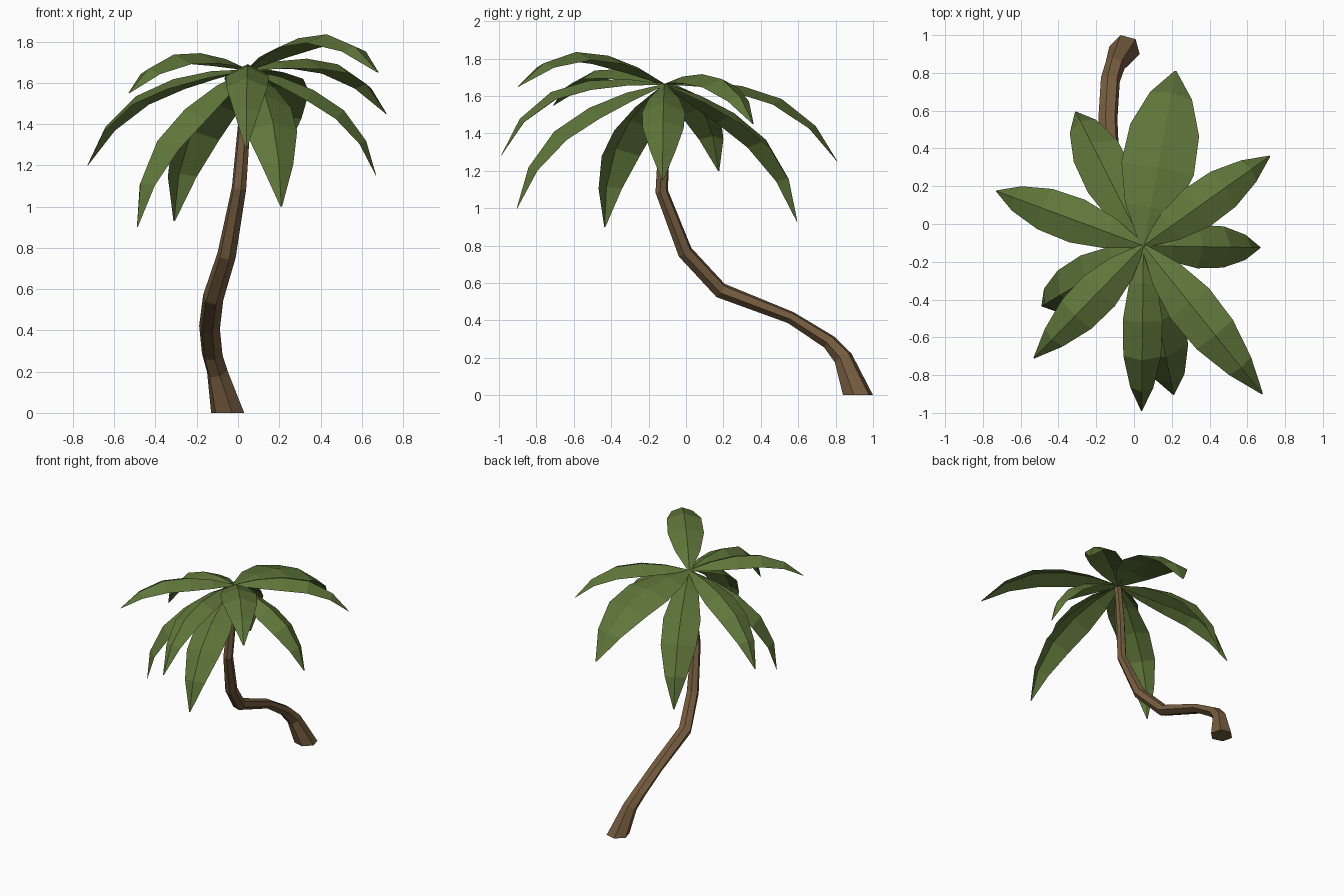
import bpy, bmesh, math
from mathutils import Vector

if "Cube" in bpy.data.objects:
    bpy.data.objects.remove(bpy.data.objects["Cube"], do_unlink=True)


def make_material(name, rgb):
    mat = bpy.data.materials.new(name)
    mat.use_nodes = True
    mat.diffuse_color = (*rgb, 1)
    bsdf = next(n for n in mat.node_tree.nodes if n.type == 'BSDF_PRINCIPLED')
    bsdf.inputs["Base Color"].default_value = (*rgb, 1)
    bsdf.inputs["Roughness"].default_value = 0.9
    return mat


leaf_green = make_material("leaf green", (0.115, 0.182, 0.042))
bark_brown = make_material("bark brown", (0.18, 0.108, 0.05))


def loft(name, rows, mat, closed=False):
    """Bridge successive rows of points with flat faces."""
    bm = bmesh.new()
    rings = [[bm.verts.new(p) for p in row] for row in rows]
    n = len(rings[0])
    for a, b in zip(rings, rings[1:]):
        for j in range(n if closed else n - 1):
            k = (j + 1) % n
            bm.faces.new((a[j], a[k], b[k], b[j]))
    if closed:
        bm.faces.new(rings[0][::-1])
        bm.faces.new(rings[-1])
        bmesh.ops.recalc_face_normals(bm, faces=bm.faces)
    mesh = bpy.data.meshes.new(name)
    bm.to_mesh(mesh)
    bm.free()
    mesh.materials.append(mat)
    obj = bpy.data.objects.new(name, mesh)
    bpy.context.collection.objects.link(obj)


# Trunk: six-sided tube along a bent path (centre, half width, half depth)
path = [((-.05, .92, 0), .083, .083), ((-.10, .84, .20), .053, .052),
        ((-.125, .765, .285), .052, .041), ((-.138, .56, .415), .052, .034),
        ((-.12, .185, .56), .051, .043), ((-.055, -.005, .765), .046, .042),
        ((.005, -.13, 1.09), .036, .035), ((.03, -.115, 1.4), .031, .031),
        ((.05, -.12, 1.65), .028, .028)]
centres = [Vector(p) for p, _, _ in path]
rings = []
for i, (c, (_, width, depth)) in enumerate(zip(centres, path)):
    if i == 0:
        tangent = Vector((0, 0, 1))
    else:
        nxt = centres[min(i + 1, len(centres) - 1)]
        tangent = (c - centres[i - 1]).normalized() + (nxt - c).normalized()
    side = Vector((1, 0, 0))
    side = (side - tangent * side.dot(tangent) / tangent.length_squared).normalized()
    back = tangent.cross(side).normalized()
    rings.append([c + side * width * math.cos(a) + back * depth * math.sin(a)
                  for a in (math.radians(60 * k - 15) for k in range(6))])
loft("trunk", rings, bark_brown, closed=True)

# Fronds: arched leaves folded along a central ridge
# Profile rows: distance along, rise of the ridge, share of the width
PROFILE = [(0, 0, .1), (.18, .09, .7), (.38, .155, 1), (.6, .178, .95),
           (.82, .122, .58), (1, 0, .03)]
CROWN = Vector((.05, -.115, 1.665))


def frond(name, tip, half_width, fold, arch):
    chord = Vector(tip) - CROWN
    left = Vector((-chord.y, chord.x, 0)).normalized()
    up = chord.cross(left).normalized() * chord.length * arch
    ridge = [CROWN + chord * t + up * h for t, h, _ in PROFILE]
    rows = []
    for i, (p, (_, _, w)) in enumerate(zip(ridge, PROFILE)):
        along = ridge[min(i + 1, len(ridge) - 1)] - ridge[max(i - 1, 0)]
        normal = along.cross(left).normalized()
        rows.append([p - w * (left * half_width + normal * fold), p,
                     p + w * (left * half_width - normal * fold)])
    loft(name, rows, leaf_green)


# Each frond: tip, half width, fold depth, arch height
FRONDS = [((.22, .81, 1.25), .195, .035, 1), ((.72, .36, 1.45), .12, .05, 1.05),
          ((.67, -.125, 1.15), .115, .06, 1), ((.68, -.9, 1.65), .13, .045, 1),
          ((.21, -.905, 1.0), .135, .065, 1), ((.04, -.99, 1.28), .105, .05, 1.2),
          ((-.53, -.71, 1.55), .115, .05, .95), ((-.49, -.435, .9), .125, .07, 1),
          ((-.73, .175, 1.2), .12, .05, 1), ((-.31, .595, .93), .135, .065, 1)]
for i, args in enumerate(FRONDS, 1):
    frond(f"frond_{i}", *args)
